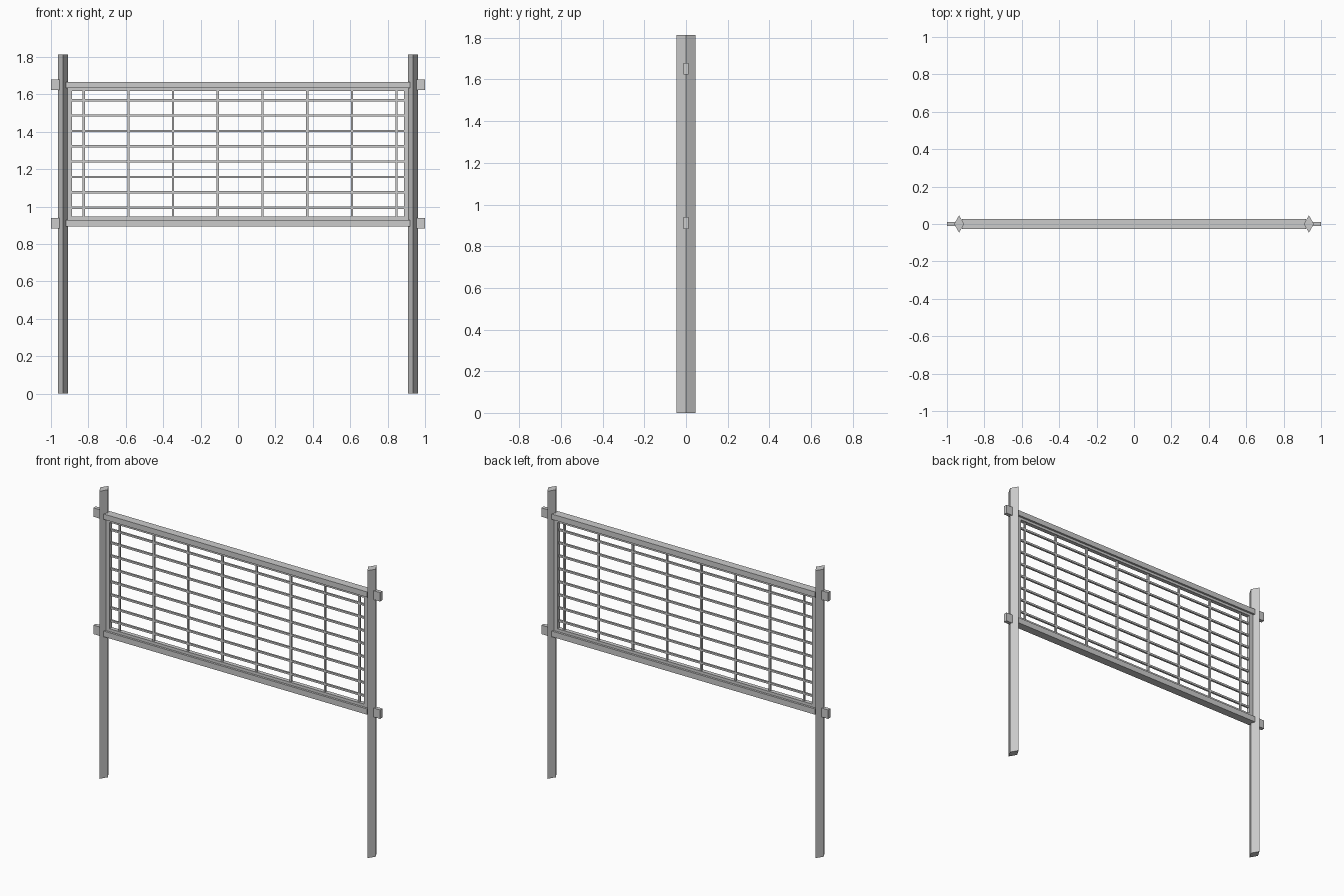
import bpy, bmesh

if "Cube" in bpy.data.objects:
    bpy.data.objects.remove(bpy.data.objects["Cube"])


def make_object(name, bm):
    bmesh.ops.recalc_face_normals(bm, faces=bm.faces)
    mesh = bpy.data.meshes.new(name)
    bm.to_mesh(mesh)
    bm.free()
    obj = bpy.data.objects.new(name, mesh)
    bpy.context.collection.objects.link(obj)
    return obj


def box(name, x0, x1, y, z0, z1):
    """Box spanning x0..x1, -y..y, z0..z1."""
    bm = bmesh.new()
    bmesh.ops.create_cube(bm, size=1)
    for v in bm.verts:
        v.co.x = x1 if v.co.x > 0 else x0
        v.co.y = y if v.co.y > 0 else -y
        v.co.z = z1 if v.co.z > 0 else z0
    return make_object(name, bm)


def diamond_post(name, x, rx, ry, height):
    bm = bmesh.new()
    outline = [(x + rx, 0), (x, ry), (x - rx, 0), (x, -ry)]
    face = bm.faces.new([bm.verts.new((px, py, 0)) for px, py in outline])
    top = bmesh.ops.extrude_face_region(bm, geom=[face], use_keep_orig=True)
    for v in top["geom"]:
        if isinstance(v, bmesh.types.BMVert):
            v.co.z = height
    return make_object(name, bm)


# Posts, end clips and upright frame edges on both sides
for side, s in (("left", -1), ("right", 1)):
    diamond_post(f"{side}_post", s * 0.935, 0.027, 0.046, 1.813)
    for level, z in (("upper", 1.651), ("lower", 0.911)):
        xs = sorted((s * 0.945, s * 1.0))
        box(f"{side}_{level}_clip", *xs, 0.012, z - 0.028, z + 0.028)
    xs = sorted((s * 0.887, s * 0.912))
    box(f"{side}_frame_edge", *xs, 0.013, 0.92, 1.645)

# Horizontal rails with a thinner inner frame edge
box("upper_rail", -0.919, 0.919, 0.026, 1.633, 1.667)
box("lower_rail", -0.919, 0.919, 0.026, 0.893, 0.929)
box("upper_frame_edge", -0.9, 0.9, 0.013, 1.617, 1.64)
box("lower_frame_edge", -0.9, 0.9, 0.013, 0.92, 0.947)

# Grid of thin bars
r = 0.006
for i in range(8):
    x = -0.825 + i * 0.239
    box(f"vertical_bar_{i + 1}", x - r, x + r, r, 0.935, 1.63)
for i in range(8):
    z = 0.994 + i * 0.082
    box(f"horizontal_bar_{i + 1}", -0.895, 0.895, r, z - r, z + r)
